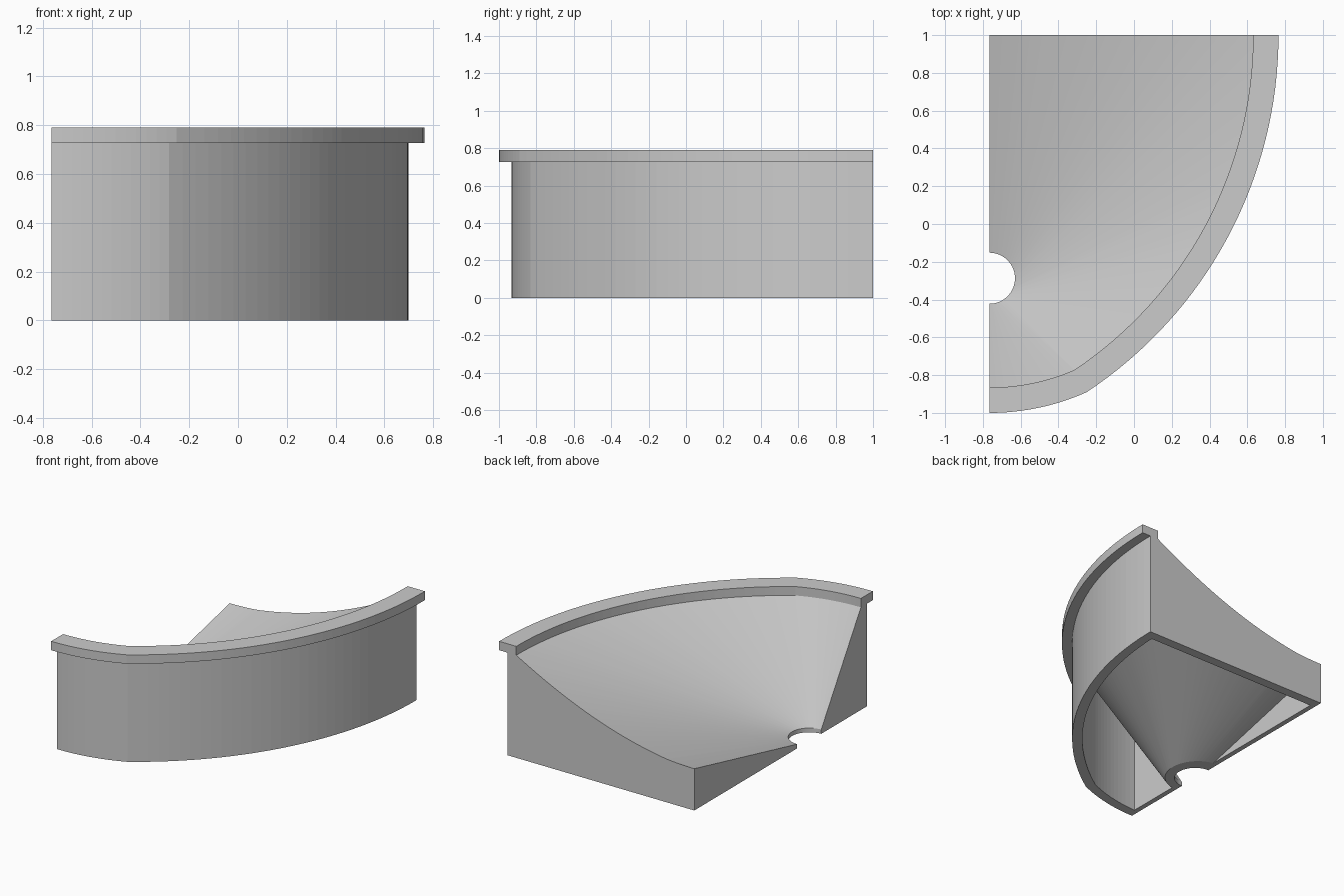
import bpy, bmesh
from math import sin, cos, acos, atan2, radians, pi

if "Cube" in bpy.data.objects:
    bpy.data.objects.remove(bpy.data.objects["Cube"])

LEFT, BACK = -0.765, 1.0            # the two flat cut planes
RIM_Z, TOP_Z = 0.727, 0.79
WALL = 0.067
DRAIN_Y, DRAIN_R = -0.287, 0.135

grey = bpy.data.materials.new("light grey")
grey.use_nodes = True
COLOUR = (0.6, 0.6, 0.6, 1)
grey.diffuse_color = COLOUR
grey.node_tree.nodes["Principled BSDF"].inputs["Base Color"].default_value = COLOUR


def arc(cx, cy, r, a, b, n):
    return [(cx + r * cos(a + (b - a) * i / n), cy + r * sin(a + (b - a) * i / n))
            for i in range(n + 1)]


def quarter_arc(inset):
    """Shallow front arc meeting the long side arc at a slight corner."""
    r1, r2 = 1.263 - inset, 2.267 - inset
    shift = 0.737                   # side arc centre lies diagonally behind
    cx, cy = LEFT - shift, BACK
    d = shift * 2 ** 0.5
    a = radians(135) + acos((d * d + r1 * r1 - r2 * r2) / (2 * d * r1))
    front = arc(LEFT, cy - shift, r1, radians(270), a, 12)
    px, py = front[-1]
    return front + arc(cx, cy, r2, atan2(py - cy, px - cx), 0, 32)[1:]


def quarter(inset):
    return quarter_arc(inset) + [(LEFT, BACK)]


def oval(inset):
    """The quarter mirrored over both cut planes."""
    q = quarter_arc(inset)
    half = q + [(x, 2 * BACK - y) for x, y in reversed(q[:-1])]
    return half + [(2 * LEFT - x, y) for x, y in reversed(half[1:-1])]


def make(name, bm):
    bmesh.ops.recalc_face_normals(bm, faces=bm.faces)
    mesh = bpy.data.meshes.new(name)
    bm.to_mesh(mesh)
    bm.free()
    mesh.materials.append(grey)
    ob = bpy.data.objects.new(name, mesh)
    bpy.context.collection.objects.link(ob)
    return ob


def prism(name, outline, z0, z1):
    bm = bmesh.new()
    face = bm.faces.new([bm.verts.new((x, y, z0)) for x, y in outline])
    top = bmesh.ops.extrude_face_region(bm, geom=[face])["geom"]
    bmesh.ops.translate(bm, vec=(0, 0, z1 - z0),
                        verts=[v for v in top if isinstance(v, bmesh.types.BMVert)])
    return make(name, bm)


def hull(name, layers):
    bm = bmesh.new()
    for outline, z in layers:
        for x, y in outline:
            bm.verts.new((x, y, z))
    result = bmesh.ops.convex_hull(bm, input=bm.verts)
    bmesh.ops.delete(bm, geom=list(set(result["geom_interior"])), context="VERTS")
    return make(name, bm)


def combine(ob, cutter, operation="DIFFERENCE"):
    """Apply a boolean and discard the cutter."""
    mod = ob.modifiers.new("cut", "BOOLEAN")
    mod.operation, mod.object, mod.solver = operation, cutter, "EXACT"
    bpy.context.view_layer.update()
    graph = bpy.context.evaluated_depsgraph_get()
    mesh = bpy.data.meshes.new_from_object(ob.evaluated_get(graph))
    ob.modifiers.clear()
    ob.data = mesh
    bpy.data.objects.remove(cutter)


def circle(r):
    return arc(LEFT, DRAIN_Y, r, 0, 2 * pi, 64)[:-1]


# Basin block with its outer wall
basin = prism("basin", quarter(WALL), 0, RIM_Z)

# Hollow underside, leaving thin walls and the sloping bowl shell
hollow = prism("hollow", oval(2 * WALL), -0.1, RIM_Z - 0.012)
room = prism("room", [(LEFT + 0.035, -2), (2, -2), (2, BACK - WALL),
                      (LEFT + 0.035, BACK - WALL)], -0.2, 1)
combine(hollow, room, "INTERSECT")
shell = hull("shell", [(circle(0.19), -0.01), (oval(2 * WALL - 0.001), RIM_Z - 0.005)])
combine(hollow, shell)
combine(basin, hollow)

# Bowl sloping from the rim down to the drain
bowl = hull("bowl", [(circle(DRAIN_R), 0.03), (oval(2 * WALL), RIM_Z),
                     (oval(2 * WALL), TOP_Z + 0.1)])
combine(basin, bowl)
combine(basin, prism("drain", circle(DRAIN_R), -0.1, 0.2))

# Overhanging rim
rim = prism("rim", quarter(0), RIM_Z, TOP_Z)
combine(rim, prism("opening", oval(2 * WALL), RIM_Z - 0.1, TOP_Z + 0.1))
